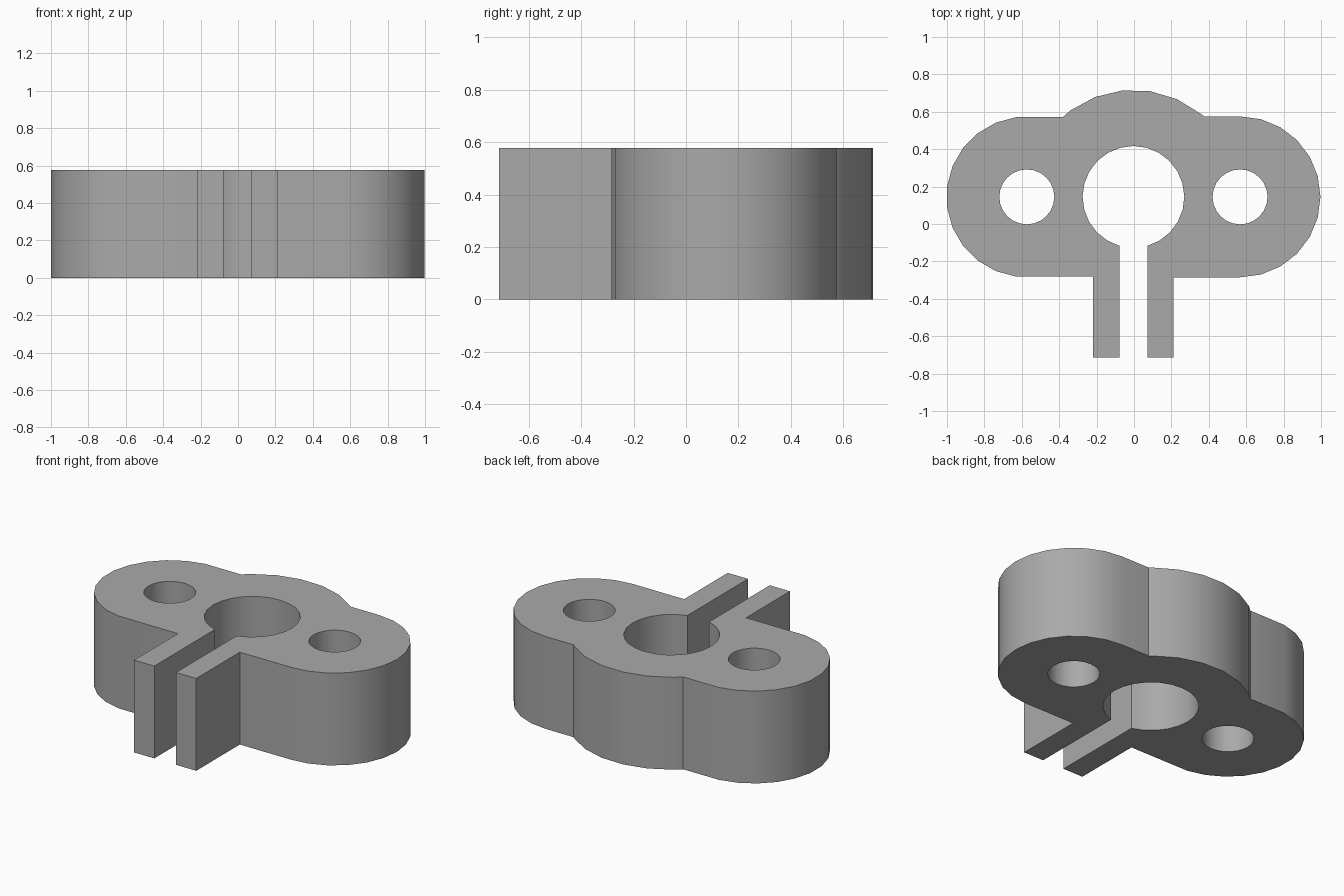
import bpy, bmesh
from math import cos, sin, radians, asin, degrees

cube = bpy.data.objects.get("Cube")
if cube:
    bpy.data.objects.remove(cube, do_unlink=True)

HEIGHT = 0.577
MID_X, MID_Y = -0.003, 0.145      # centre of the clamp bore
SPACING = 0.57                    # bore to bolt hole
LOBE_R, HUB_R, BORE_R, BOLT_R = 0.43, 0.572, 0.272, 0.147
SLOT, LUG = 0.075, 0.215          # half widths of the slot and the lug pair
FRONT = -0.715


def arc(dx, radius, start, end, steps):
    """Points on an arc around the bore centre shifted by dx; angles in degrees."""
    angles = [radians(start + (end - start) * i / steps) for i in range(steps + 1)]
    return [(MID_X + dx + radius * cos(a), MID_Y + radius * sin(a)) for a in angles]


# Outer outline, counter-clockwise from the right lug, then back around the bore
base_y = MID_Y - LOBE_R
gap = degrees(asin(SLOT / BORE_R))
outline = [(MID_X + SLOT, FRONT), (MID_X + LUG, FRONT), (MID_X + LUG, base_y)]
outline += arc(SPACING, LOBE_R, -90, 90, 12)
outline += [(0.375, MID_Y + LOBE_R)]
outline += arc(0, HUB_R, 51, 126, 5)
outline += [(-0.38, MID_Y + LOBE_R - 0.003)]
outline += arc(-SPACING, LOBE_R, 97.5, 262.5, 11)
outline += [(MID_X - LUG, base_y + 0.003), (MID_X - LUG, FRONT), (MID_X - SLOT, FRONT)]
outline += arc(0, BORE_R, 270 - gap, gap - 90, 22)

# Bolt holes
loops = [outline] + [arc(s * SPACING, BOLT_R, 0, 345, 23) for s in (-1, 1)]

# Fill the profile and extrude it to full height
bm = bmesh.new()
for loop in loops:
    verts = [bm.verts.new((x, y, 0)) for x, y in loop]
    for a, b in zip(verts, verts[1:] + verts[:1]):
        bm.edges.new((a, b))
bmesh.ops.triangle_fill(bm, edges=bm.edges[:], use_beauty=True, normal=(0, 0, 1))
raised = bmesh.ops.extrude_face_region(bm, geom=bm.faces[:], use_keep_orig=True)["geom"]
bmesh.ops.translate(bm, vec=(0, 0, HEIGHT),
                    verts=[g for g in raised if isinstance(g, bmesh.types.BMVert)])
bmesh.ops.recalc_face_normals(bm, faces=bm.faces[:])
mesh = bpy.data.meshes.new("clamp_body")
bm.to_mesh(mesh)
bm.free()

body = bpy.data.objects.new("clamp_body", mesh)
bpy.context.collection.objects.link(body)

# Plain grey finish
grey = bpy.data.materials.new("grey")
grey.use_nodes = True
colour = (0.4, 0.4, 0.4, 1)
grey.diffuse_color = colour
grey.node_tree.nodes["Principled BSDF"].inputs["Base Color"].default_value = colour
mesh.materials.append(grey)

# Smooth curved walls, sharp rims and corners
bpy.ops.object.select_all(action="DESELECT")
body.select_set(True)
bpy.context.view_layer.objects.active = body
bpy.ops.object.shade_smooth_by_angle(angle=radians(28))
